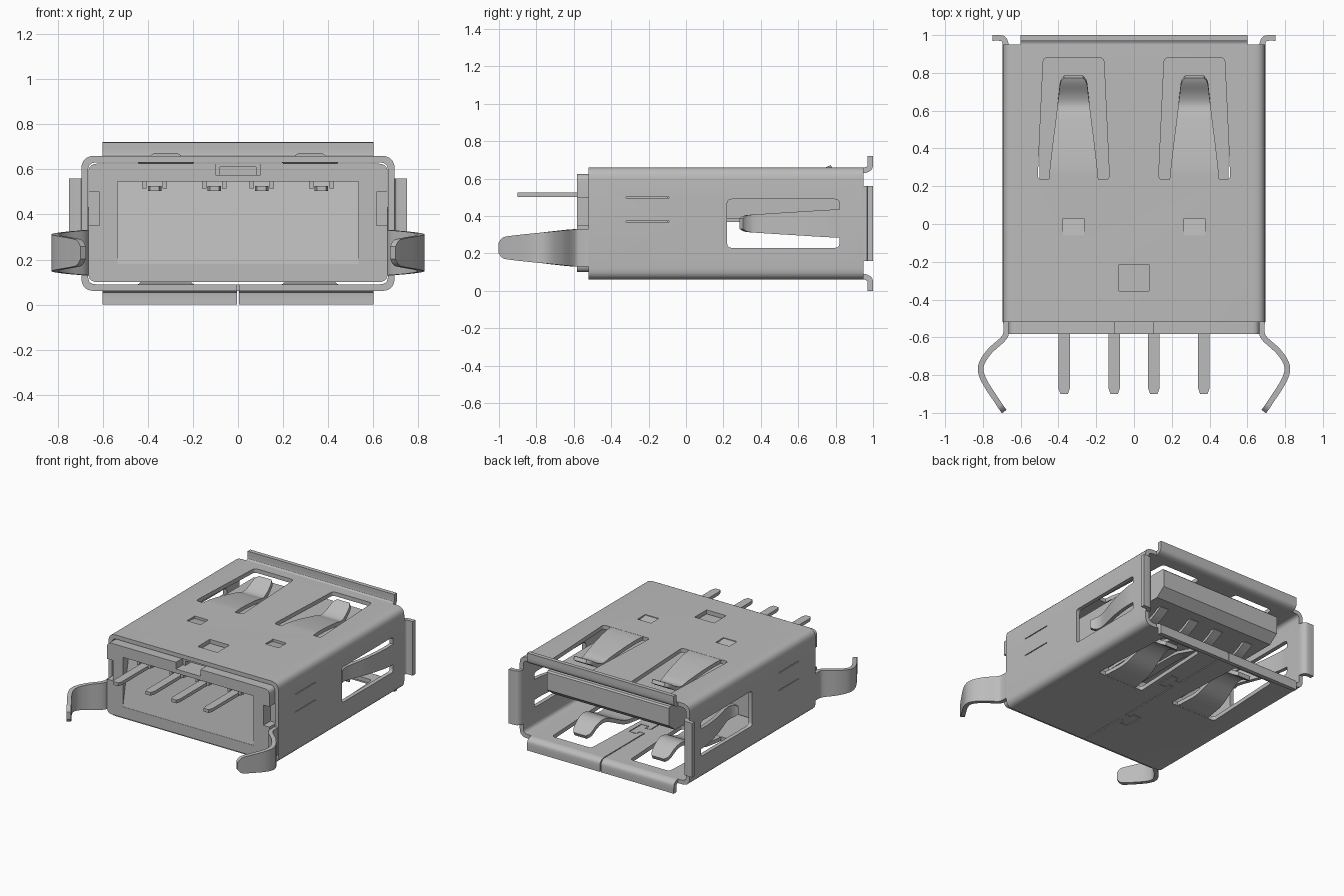
import bpy, bmesh
from mathutils import Vector

cube = bpy.data.objects.get("Cube")
if cube:
    bpy.data.objects.remove(cube, do_unlink=True)

metal = bpy.data.materials.new("plain grey")
metal.use_nodes = True
GREY = (0.5, 0.5, 0.5, 1)
metal.diffuse_color = GREY
for node in metal.node_tree.nodes:
    if node.type == 'BSDF_PRINCIPLED':
        node.inputs["Base Color"].default_value = GREY

parts = []
HEIGHT = 0.72                       # top and bottom mirror about half of this
AXES = {'x': lambda u, v, w: (w, u, v),
        'y': lambda u, v, w: (u, w, v),
        'z': lambda u, v, w: (u, v, w)}


def finish(name, bm):
    bmesh.ops.recalc_face_normals(bm, faces=bm.faces)
    mesh = bpy.data.meshes.new(name)
    bm.to_mesh(mesh)
    bm.free()
    obj = bpy.data.objects.new(name, mesh)
    bpy.context.collection.objects.link(obj)
    parts.append(obj)
    return obj


def rounded(points, radius, steps=5):
    """Round every corner of a polygon."""
    if not radius:
        return points
    out = []
    pts = [Vector(p) for p in points]
    for i, p in enumerate(pts):
        a = p + (pts[i - 1] - p).normalized() * radius
        b = p + (pts[(i + 1) % len(pts)] - p).normalized() * radius
        for s in range(steps + 1):
            t = s / steps
            # slightly full curve, close to a circular arc
            out.append(a * (1 - t) ** 2 + p * 2 * t * (1 - t) + b * t * t)
    return out


def prism(name, points, axis, low, high, radius=0):
    """Extrude a polygon along an axis."""
    bm = bmesh.new()
    put = AXES[axis]
    pts = rounded(points, radius)
    ends = [[bm.verts.new(put(p[0], p[1], w)) for p in pts] for w in (low, high)]
    for ring in ends:
        bm.faces.new(ring)
    for i in range(len(pts)):
        bm.faces.new((ends[0][i - 1], ends[0][i], ends[1][i], ends[1][i - 1]))
    return finish(name, bm)


def rect(a, b, c, d):
    return [(a, c), (b, c), (b, d), (a, d)]


def smooth_path(path, steps=5):
    pts = [Vector(p) for p in path]
    pts = [pts[0] * 2 - pts[1]] + pts + [pts[-1] * 2 - pts[-2]]
    out = []
    for i in range(1, len(pts) - 2):
        a, b, c, d = pts[i - 1:i + 3]
        for s in range(steps):
            t = s / steps
            out.append(0.5 * (2 * b + (c - a) * t + (2 * a - 5 * b + 4 * c - d) * t * t
                              + (3 * b - a - 3 * c + d) * t ** 3))
    return out + [pts[-2]]


def strip(name, path, thick, place, smooth=True):
    """Bent sheet strip: path points are (u, v, half width)."""
    pts = smooth_path(path) if smooth else [Vector(p) for p in path]
    bm = bmesh.new()
    rings = []
    for i, p in enumerate(pts):
        t = pts[min(i + 1, len(pts) - 1)] - pts[max(i - 1, 0)]
        n = Vector((-t.y, t.x)).normalized() * thick / 2
        rings.append([bm.verts.new(place(p.x + k * n.x, p.y + k * n.y, w))
                      for k, w in ((1, p.z), (1, -p.z), (-1, -p.z), (-1, p.z))])
    for a, b in zip(rings, rings[1:]):
        for k in range(4):
            bm.faces.new((a[k - 1], a[k], b[k], b[k - 1]))
    bm.faces.new(rings[0])
    bm.faces.new(rings[-1])
    return finish(name, bm)


def cut(obj, cutter, keep=False):
    mod = obj.modifiers.new("cut", 'BOOLEAN')
    mod.operation, mod.solver, mod.object = 'DIFFERENCE', 'EXACT', cutter
    bpy.context.view_layer.update()
    graph = bpy.context.evaluated_depsgraph_get()
    mesh = bpy.data.meshes.new_from_object(obj.evaluated_get(graph))
    obj.modifiers.clear()
    obj.data = mesh
    if not keep:
        parts.remove(cutter)
        bpy.data.objects.remove(cutter, do_unlink=True)


# Sheet metal shell: hollow rounded tube
shell = prism("shell", rect(-0.695, 0.695, 0.06, 0.66), 'y', -0.52, 0.95, 0.06)
cut(shell, prism("hollow", rect(-0.665, 0.665, 0.09, 0.63), 'y', -0.7, 1.1, 0.035))

# Spring windows in roof and floor, with a bent tongue in each
for side in (-1, 1):
    x = 0.32 * side
    window = [(x - 0.19, 0.235), (x + 0.19, 0.235), (x + 0.16, 0.88), (x - 0.16, 0.88)]
    for level, dip in (("top", 0.06), ("bottom", 0.10)):
        top = level == "top"
        low, high = (0.61, 0.7) if top else (0.02, 0.11)
        cut(shell, prism("window", window, 'z', low, high, 0.025))
        strip(level + "_spring",
              [(0.22, 0.015, 0.133), (0.3, 0.016, 0.125), (0.42, 0.03, 0.111),
               (0.56, dip - 0.005, 0.093), (0.63, dip + 0.012, 0.085),
               (0.69, dip - 0.005, 0.078), (0.75, dip - 0.045, 0.07),
               (0.78, dip - 0.06, 0.05)], 0.028,
              lambda u, v, w, x=x, top=top:
                  (x + w, u, 0.66 - v if top else 0.06 + v))

    # Side window and its inward spring
    near, far = sorted((0.64 * side, 0.73 * side))
    cut(shell, prism("window", rect(0.22, 0.82, 0.23, 0.49), 'x', near, far, 0.025))
    strip("side_spring",
          [(0.84, 0.68, 0.077), (0.74, 0.678, 0.072), (0.58, 0.65, 0.062),
           (0.42, 0.605, 0.052), (0.36, 0.598, 0.048), (0.32, 0.612, 0.043),
           (0.295, 0.632, 0.028)], 0.028,
          lambda u, v, w, s=side: (s * v, u, 0.36 + w))

    # Lanced slits in the side, pressed dimple in the roof
    for z in (0.37, 0.5):
        cut(shell, prism("slit", rect(-0.32, -0.09, z - 0.003, z + 0.003), 'x', near, far))
    cut(shell, prism("dimple", [(0.03, 0.68), (0.03, 0.642), (-0.06, 0.655), (-0.06, 0.68)],
                     'x', x - 0.055, x + 0.055))

    # Side flange and solder leg
    strip("side_flange",
          [(0.68, 0.94, 0.2), (0.681, 0.96, 0.2), (0.692, 0.98, 0.2),
           (0.712, 0.985, 0.2), (0.75, 0.985, 0.2)], 0.03,
          lambda u, v, w, s=side: (s * u, v, 0.36 + w))
    strip("solder_leg",
          [(0.68, -0.5, 0.1), (0.676, -0.56, 0.1), (0.69, -0.605, 0.099),
           (0.765, -0.675, 0.092), (0.81, -0.75, 0.084), (0.796, -0.825, 0.076),
           (0.72, -0.945, 0.062), (0.7, -0.975, 0.052), (0.687, -0.993, 0.028)], 0.03,
          lambda u, v, w, s=side: (s * u, v, 0.23 + w))

cut(shell, prism("latch_window", rect(-0.08, 0.08, -0.355, -0.215), 'z', 0.61, 0.7))

# Lips flaring out at the mouth
lips = [strip(name,
              [(0.94, 0.645, 0.6), (0.96, 0.646, 0.6), (0.98, 0.657, 0.6),
               (0.985, 0.677, 0.6), (0.985, HEIGHT, 0.6)], 0.03,
              lambda u, v, w, t=top: (w, u, v if t else HEIGHT - v))
        for name, top in (("top_lip", True), ("bottom_lip", False))]

# Interlocking seam along the floor
seam_path = [(0, 1.1)]
for y, s in ((0.45, 1), (-0.12, -1)):
    seam_path += [(0, y + 0.035), (0.04 * s, y + 0.035), (0.04 * s, y + 0.07),
                  (0.1 * s, y + 0.07), (0.1 * s, y - 0.07), (0.04 * s, y - 0.07),
                  (0.04 * s, y - 0.035), (0, y - 0.035)]
seam_path.append((0, -0.7))
seam = strip("seam", [(u, v, 0.15) for u, v in seam_path], 0.007,
             lambda u, v, w: (u, v, w), smooth=False)
cut(lips[1], seam, keep=True)
cut(shell, seam)

# Insulator block filling the rear, with sloped pin recess and notches
block = prism("insulator_block", rect(-0.664, 0.664, 0.1, 0.625), 'y', -0.582, -0.1, 0.04)
cut(block, prism("recess", [(-0.65, 0.18), (-0.65, 0.545), (-0.51, 0.545), (-0.58, 0.18)],
                 'x', -0.535, 0.535))
cut(block, prism("top_notch", rect(-0.65, -0.5, 0.575, 0.7), 'x', -0.1, 0.1))
cut(block, prism("latch_pocket", rect(-0.55, -0.34, 0.575, 0.61), 'x', -0.08, 0.08))
for side in (-1, 1):
    near, far = sorted((0.615 * side, 0.75 * side))
    cut(block, prism("side_notch", rect(-0.65, -0.5, 0.35, 0.5), 'x', near, far))

# Insulator tongue with a chamfered nose
prism("insulator_tongue",
      [(-0.12, 0.385), (0.84, 0.385), (0.91, 0.44), (0.91, 0.57), (0.9, 0.58), (-0.12, 0.58)],
      'x', -0.5, 0.5)

# Pins at the rear and spring contacts under the tongue
for x in (-0.37, -0.105, 0.105, 0.37):
    prism("pin", [(x - 0.03, -0.45), (x - 0.03, -0.87), (x - 0.02, -0.9),
                  (x + 0.02, -0.9), (x + 0.03, -0.87), (x + 0.03, -0.45)],
          'z', 0.503, 0.527)
    for k in (-1, 1):
        prism("pin_guide", rect(x + k * 0.045 - 0.01, x + k * 0.045 + 0.01, 0.515, 0.55),
              'y', -0.57, -0.48)
    strip("contact",
          [(-0.11, 0.375, 0.035), (0.3, 0.378, 0.035), (0.44, 0.352, 0.035),
           (0.56, 0.318, 0.035), (0.66, 0.338, 0.035), (0.76, 0.39, 0.035)], 0.022,
          lambda u, v, w, x=x: (x + w, u, v))

# Colour and shading
bpy.ops.object.select_all(action='DESELECT')
for obj in parts:
    obj.data.materials.clear()
    obj.data.materials.append(metal)
    for face in obj.data.polygons:
        face.material_index = 0
    obj.select_set(True)
bpy.context.view_layer.objects.active = shell
bpy.ops.object.shade_smooth_by_angle(angle=0.6)
